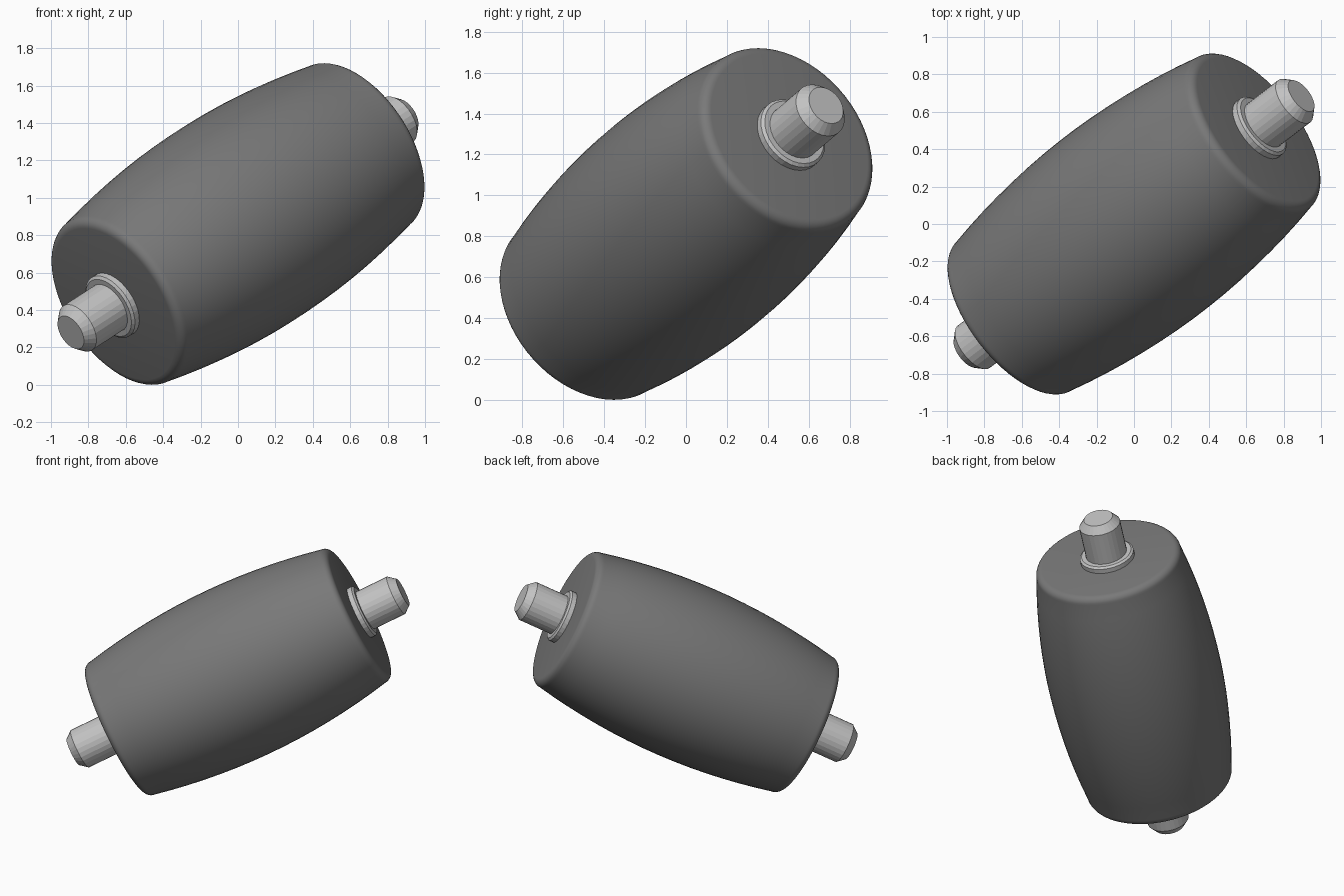
import bpy
import bmesh
import math
from mathutils import Vector, Matrix

cube = bpy.data.objects.get("Cube")
if cube:
    bpy.data.objects.remove(cube, do_unlink=True)

CENTRE = Vector((0, 0, 0.86))
AXIS = Vector((0.706, 0.541, 0.458)).normalized()
TILT = Matrix.Translation(CENTRE) @ AXIS.to_track_quat('Z', 'Y').to_matrix().to_4x4()


def material(name, value):
    mat = bpy.data.materials.new(name)
    mat.use_nodes = True
    colour = (value, value, value, 1)
    mat.diffuse_color = colour
    mat.node_tree.nodes["Principled BSDF"].inputs["Base Color"].default_value = colour
    return mat


def lathe(name, profile, sides, mat, smooth):
    """Spin (radius, height) points around the tilted axis and cap both ends."""
    bm = bmesh.new()
    rings = []
    for r, h in profile:
        rings.append([bm.verts.new((r * math.cos(math.tau * i / sides),
                                    r * math.sin(math.tau * i / sides), h))
                      for i in range(sides)])
    for low, high in zip(rings, rings[1:]):
        for i in range(sides):
            j = (i + 1) % sides
            bm.faces.new((low[i], low[j], high[j], high[i]))
    bm.faces.new(rings[0][::-1])
    bm.faces.new(rings[-1])
    bmesh.ops.recalc_face_normals(bm, faces=bm.faces)
    mesh = bpy.data.meshes.new(name)
    bm.to_mesh(mesh)
    bm.free()
    mesh.materials.append(mat)
    obj = bpy.data.objects.new(name, mesh)
    obj.matrix_world = TILT
    bpy.context.collection.objects.link(obj)
    if smooth:
        bpy.ops.object.select_all(action='DESELECT')
        obj.select_set(True)
        bpy.context.view_layer.objects.active = obj
        bpy.ops.object.shade_smooth_by_angle(angle=math.radians(30))
    return obj


def both_ends(half):
    """Mirror a half profile, listed from the middle outwards."""
    return [(r, -h) for r, h in reversed(half)] + half


rubber = material("dark grey rubber", 0.19)
steel = material("light grey steel", 0.55)

# Barrel roller: bulged side, then a rounded rim
MID, EDGE, FACE, FILLET = 0.595, 0.505, 0.935, 0.05
rim_start = FACE - FILLET
half = []
for i in range(1, 9):
    t = (i - 0.5) / 7.5
    half.append((MID - (MID - EDGE) * t * t, rim_start * t))
for i in range(1, 7):
    a = math.pi / 2 * i / 6
    half.append((EDGE - FILLET + FILLET * math.cos(a), rim_start + FILLET * math.sin(a)))
lathe("barrel_roller", both_ends(half), 64, rubber, True)

# Axle pin with chamfered ends
lathe("axle_pin", both_ends([(0.142, 1.215), (0.1, 1.267)]), 28, steel, False)

# Collars around the pin at each end of the barrel
for side, name in ((1, "upper_collar"), (-1, "lower_collar")):
    ring = [(0.187, 0.9), (0.187, 0.968), (0.172, 0.98)]
    lathe(name, [(r, side * h) for r, h in ring], 32, steel, False)
